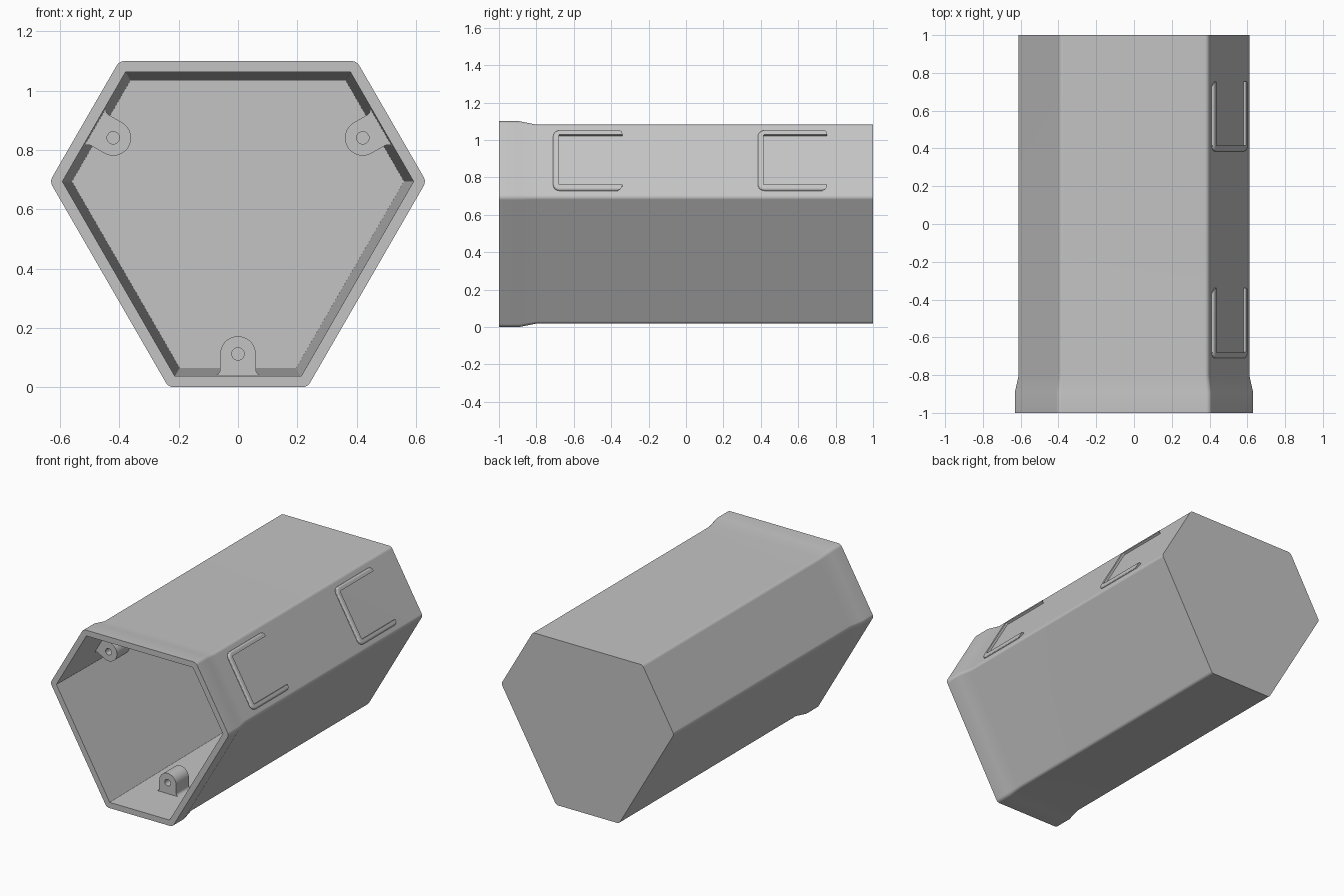
import bpy, bmesh
from math import cos, sin, radians, sqrt
from mathutils import Vector, Matrix

cube = bpy.data.objects.get("Cube")
if cube:
    bpy.data.objects.remove(cube, do_unlink=True)

grey = bpy.data.materials.new("plain grey")
grey.use_nodes = True
COLOUR = (0.55, 0.55, 0.55, 1)
grey.diffuse_color = COLOUR
grey.node_tree.nodes["Principled BSDF"].inputs["Base Color"].default_value = COLOUR

CENTRE_Z = 0.598            # hexagon axis height
SHORT, LONG = 0.598, 0.502  # distance from axis to the short and long sides
BODY_INSET = 0.018          # body is this much slimmer than the flared mouth


def finish(obj):
    """Smooth shading that keeps flat sides flat."""
    bpy.ops.object.select_all(action='DESELECT')
    obj.select_set(True)
    bpy.context.view_layer.objects.active = obj
    bpy.ops.object.shade_smooth_by_angle(angle=radians(30))
    mod = obj.modifiers.new("flat normals", 'WEIGHTED_NORMAL')
    mod.keep_sharp = True


def loft(name, rings, closed):
    """Skin a list of equal rings and cap the free ends."""
    bm = bmesh.new()
    rows = [[bm.verts.new(p) for p in ring] for ring in rings]
    count = len(rows[0])
    for r1, r2 in zip(rows, rows[1:]):
        for i in range(count if closed else count - 1):
            j = (i + 1) % count
            bm.faces.new((r1[i], r1[j], r2[j], r2[i]))
    if closed:
        bm.faces.new(rows[0])
        bm.faces.new(rows[-1])
    else:
        bm.faces.new([r[0] for r in rows])
        bm.faces.new([r[-1] for r in rows])
    bmesh.ops.recalc_face_normals(bm, faces=bm.faces)
    mesh = bpy.data.meshes.new(name)
    bm.to_mesh(mesh)
    bm.free()
    mesh.materials.append(grey)
    obj = bpy.data.objects.new(name, mesh)
    bpy.context.collection.objects.link(obj)
    finish(obj)
    return obj


def hex_ring(y, inset, radius, seg=5):
    """Six-sided ring with alternating side lengths and rounded corners."""
    pts = []
    for k in range(6):
        d1, d2 = (SHORT, LONG) if k % 2 == 0 else (LONG, SHORT)
        d1, d2 = d1 - inset - radius, d2 - inset - radius
        a = radians(60 * k - 90)
        along = (d2 - d1 / 2) / sin(radians(60))
        cx = cos(a) * d1 - sin(a) * along
        cz = sin(a) * d1 + cos(a) * along
        for s in range(seg + 1):
            b = a + radians(60) * s / seg
            pts.append((cx + radius * cos(b), y, CENTRE_Z + cz + radius * sin(b)))
    return pts


# Hollow housing: closed back, flared open mouth, tapered cavity
loft("housing", [
    hex_ring(1, BODY_INSET, 0.025),
    hex_ring(-0.8, BODY_INSET, 0.025),
    hex_ring(-0.89, 0, 0.03),
    hex_ring(-1, 0, 0.03),
    hex_ring(-1, 0.037, 0.003),
    hex_ring(0.95, 0.065, 0.003),
], True)


# Screw bosses inside the mouth, one on each short side
def arc(cx, cy, r, start, end, n):
    return [(cx + r * cos(radians(start + (end - start) * i / n)),
             cy + r * sin(radians(start + (end - start) * i / n))) for i in range(n + 1)]


foot = arc(-0.08, 0.06, 0.02, -90, 0, 6)
outline = ([(-0.08, 0.03)] + foot + arc(0, 0.112, 0.06, 180, 0, 20)
           + [(-u, v) for u, v in reversed(foot)] + [(0.08, 0.03)])
hole = arc(0, 0.112, 0.021, 0, 345, 23)


def boss(name, angle):
    curve = bpy.data.curves.new(name, 'CURVE')
    curve.dimensions = '2D'
    curve.fill_mode = 'BOTH'
    curve.extrude = 0.065
    for pts in (outline, hole):
        spline = curve.splines.new('POLY')
        spline.points.add(len(pts) - 1)
        for p, (u, v) in zip(spline.points, pts):
            p.co = (u, v, 0, 1)
        spline.use_cyclic_u = True
    curve.materials.append(grey)
    obj = bpy.data.objects.new(name, curve)
    bpy.context.collection.objects.link(obj)
    n = Vector((cos(angle), 0, sin(angle)))
    u = Vector((-sin(angle), 0, cos(angle)))
    basis = Matrix((u, -n, u.cross(-n))).transposed().to_4x4()
    place = Vector((0, -0.65, CENTRE_Z)) + n * SHORT
    obj.matrix_world = Matrix.Translation(place) @ basis
    bpy.ops.object.select_all(action='DESELECT')
    obj.select_set(True)
    bpy.context.view_layer.objects.active = obj
    bpy.ops.object.convert(target='MESH')
    finish(bpy.context.object)


for name, degrees in (("bottom_boss", -90), ("left_boss", 30), ("right_boss", 150)):
    boss(name, radians(degrees))


# Raised open frames on the upper side face: rounded outside, sharp inside
def frame(name, y0):
    n = Vector((cos(radians(30)), 0, sin(radians(30))))
    t = Vector((-n.z, 0, n.x))
    base = Vector((0, y0, CENTRE_Z)) + n * (SHORT - BODY_INSET)
    length, half, corner, width, tip = 0.37, 0.185, 0.035, 0.03, 0.025
    section = [(0, -0.005), (0, 0.005), (0.003, 0.01), (0.008, 0.013), (0.013, 0.014),
               (width, 0.014), (width, -0.005)]
    rings = []
    for inset, height in section:
        gap = max(0, tip - inset)
        end = length - tip + sqrt(tip * tip - gap * gap)
        r = max(corner - inset, 0.004)
        c = max(corner, inset + r)
        path = ([(end, half - inset)] + arc(c, half - c, r, 90, 180, 6)
                + arc(c, c - half, r, 180, 270, 6) + [(end, inset - half)])
        rings.append([base + Vector((0, y, 0)) + t * s + n * height for y, s in path])
    loft(name, rings, False)


frame("front_frame", -0.71)
frame("rear_frame", 0.385)
